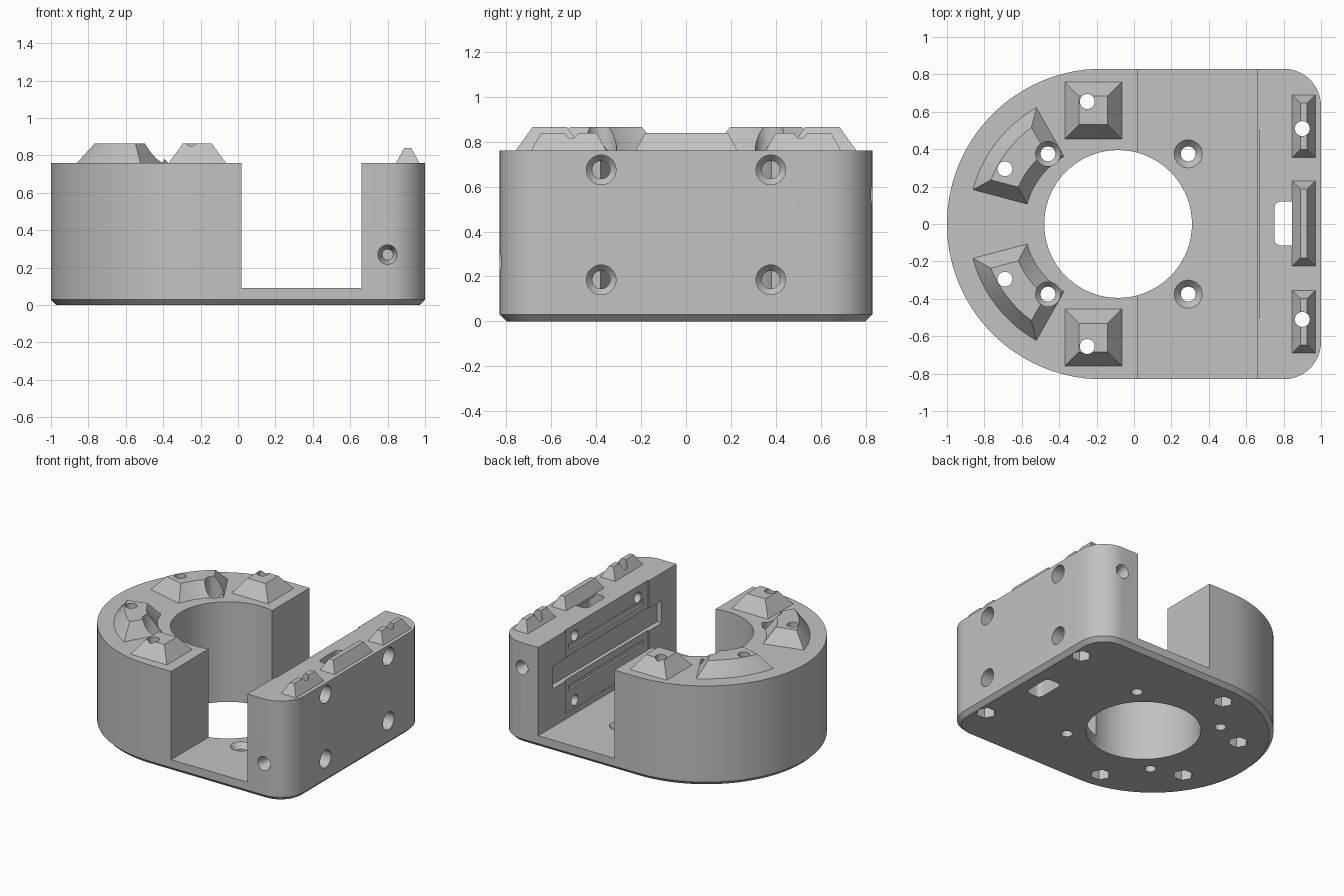
import bpy, bmesh, math
from mathutils import Matrix, Vector

if "Cube" in bpy.data.objects:
    bpy.data.objects.remove(bpy.data.objects["Cube"])

grey = bpy.data.materials.new("plain grey")
grey.diffuse_color = (0.54, 0.54, 0.54, 1)
grey.use_nodes = True
grey.node_tree.nodes["Principled BSDF"].inputs["Base Color"].default_value = grey.diffuse_color


def loft(name, loops):
    """Closed solid through equal-length loops of 3D points."""
    bm = bmesh.new()
    rows = [[bm.verts.new(p) for p in loop] for loop in loops]
    n = len(rows[0])
    for a, b in zip(rows, rows[1:]):
        for i in range(n):
            j = (i + 1) % n
            bm.faces.new((a[i], a[j], b[j], b[i]))
    bm.faces.new(rows[0][::-1])
    bm.faces.new(rows[-1])
    bmesh.ops.recalc_face_normals(bm, faces=bm.faces)
    me = bpy.data.meshes.new(name)
    bm.to_mesh(me)
    bm.free()
    me.materials.append(grey)
    ob = bpy.data.objects.new(name, me)
    bpy.context.collection.objects.link(ob)
    return ob


def at_z(points, z):
    return [(x, y, z) for x, y in points]


def arc(cx, cy, r, a0, a1, n):
    return [(cx + r * math.cos(math.radians(a0 + (a1 - a0) * i / n)),
             cy + r * math.sin(math.radians(a0 + (a1 - a0) * i / n))) for i in range(n + 1)]


def rect(x0, x1, y0, y1, d=0):
    return [(x0 + d, y0 + d), (x1 - d, y0 + d), (x1 - d, y1 - d), (x0 + d, y1 - d)]


def box(name, x0, x1, y0, y1, z0, z1):
    return loft(name, [at_z(rect(x0, x1, y0, y1), z0), at_z(rect(x0, x1, y0, y1), z1)])


def turned(name, steps, origin, axis=(0, 0, 1), n=32):
    """Stepped round (or n-sided) plug: (radius, distance along axis) pairs."""
    m = Matrix.Translation(origin) @ Vector((0, 0, 1)).rotation_difference(Vector(axis)).to_matrix().to_4x4()
    return loft(name, [[m @ Vector((r * math.cos(2 * math.pi * i / n), r * math.sin(2 * math.pi * i / n), h))
                        for i in range(n)] for r, h in steps])


def activate(ob):
    bpy.ops.object.select_all(action='DESELECT')
    ob.select_set(True)
    bpy.context.view_layer.objects.active = ob


def cut(ob, cutters):
    activate(ob)
    for c in cutters:
        mod = ob.modifiers.new("cut", 'BOOLEAN')
        mod.operation, mod.solver, mod.object = 'DIFFERENCE', 'EXACT', c
        bpy.ops.object.modifier_apply(modifier=mod.name)


TOP = 0.76


# Body: round left end, rounded right corners, chamfered bottom edge
def outline(d):
    return (arc(-0.17, 0, 0.83 - d, 90, 270, 56)
            + arc(0.8, -0.63, 0.2 - d, -90, 0, 12) + arc(0.8, 0.63, 0.2 - d, 0, 90, 12))


body = loft("body", [at_z(outline(0.03), 0), at_z(outline(0), 0.03), at_z(outline(0), TOP)])

# Channel, round opening, cable slot and wall recesses
slot = arc(0.785, -0.08, 0.035, 180, 270, 5) + arc(0.845, -0.08, 0.035, 270, 360, 5) \
    + arc(0.845, 0.085, 0.035, 0, 90, 5) + arc(0.785, 0.085, 0.035, 90, 180, 5)
body_cuts = [
    box("channel", 0.02, 0.66, -1, 1, 0.09, 1),
    turned("opening", [(0.395, -0.1), (0.395, 1)], (-0.085, 0, 0), n=72),
    loft("slot", [at_z(slot, -0.1), at_z(slot, 1)]),
    box("recess", 0.6, 0.67, -0.5, 0.5, 0.13, 0.9),
    box("band", 0.6, 0.70, -0.65, 0.65, 0.38, 0.55),
]
for z in (0.29, 0.60):
    body_cuts.append(box("groove", 0.6, 0.685, -0.45, 0.45, z, z + 0.035))

# Screw, nut and cable holes
bolt_cuts, bore_cuts = [], []
for s in (-1, 1):
    for x, y in ((-0.69, 0.295), (-0.25, 0.655), (0.9, 0.51)):
        bolt_cuts.append(turned("bolt", [(0.04, -0.1), (0.04, 1)], (x, s * y, 0), n=24))
        body_cuts.append(turned("nut", [(0.07, -0.1), (0.07, 0.3)], (x, s * y, 0), n=6))
    bore_cuts.append(turned("bore", [(0.04, -0.1), (0.04, 0.055), (0.066, 0.09), (0.066, 1)],
                            (-0.46, s * 0.375, 0)))
    body_cuts.append(turned("countersink", [(0.04, -0.1), (0.04, 0.05), (0.075, 0.09), (0.075, 0.2)],
                            (0.29, s * 0.375, 0)))
    for z in (0.185, 0.675):
        body_cuts.append(turned("side_screw", [(0.04, 0.6), (0.04, 0.82), (0.066, 0.85), (0.066, 1.1)],
                                (0, s * 0.378, z), (1, 0, 0)))
    body_cuts.append(turned("cable", [(0.028, 0.53), (0.028, 0.77), (0.055, 0.835), (0.055, 0.9)],
                            (0.8, 0, 0.42 + s * 0.15), (0, s, 0)))
cut(body, body_cuts + bolt_cuts + bore_cuts)


# Raised locating bosses, sunk slightly into the body
def boss(name, base, top, height):
    return loft(name, [at_z(base, TOP - 0.02), at_z(base, TOP), at_z(top, TOP + height)])


def sector(d, s):
    pts = []
    for r, flip in ((0.715 - d, 1), (0.415 + d, -1)):
        t = math.degrees(math.asin(d / r))
        a = arc(-0.17, 0, r, 180 - 14.9 - t, 180 - 60.5 + t, 16)
        pts += a[::flip]
    return [(x, s * y) for x, y in pts]


parts = [body]
for s, side in ((-1, "front"), (1, "back")):
    curved = boss("curved_boss_" + side, sector(0, s), sector(0.075, s), 0.105)
    y0, y1 = sorted((s * 0.455, s * 0.76))
    square = boss("square_boss_" + side, rect(-0.37, -0.065, y0, y1),
                  rect(-0.37, -0.065, y0, y1, 0.076), 0.105)
    y0, y1 = sorted((s * 0.355, s * 0.69))
    ridge = boss("end_ridge_" + side, rect(0.845, 0.97, y0, y1),
                 rect(0.845, 0.97, y0, y1, 0.044), 0.08)
    for ob in (curved, square, ridge):
        cut(ob, bolt_cuts)
        parts.append(ob)
    cut(curved, bore_cuts)
parts.append(boss("middle_ridge", rect(0.845, 0.97, -0.225, 0.23),
                  rect(0.845, 0.97, -0.225, 0.23, 0.044), 0.08))

# Remove cutters and shade curved surfaces
for c in body_cuts + bolt_cuts + bore_cuts:
    bpy.data.objects.remove(c)
for ob in parts:
    activate(ob)
    bpy.ops.object.shade_smooth_by_angle(angle=math.radians(25))
